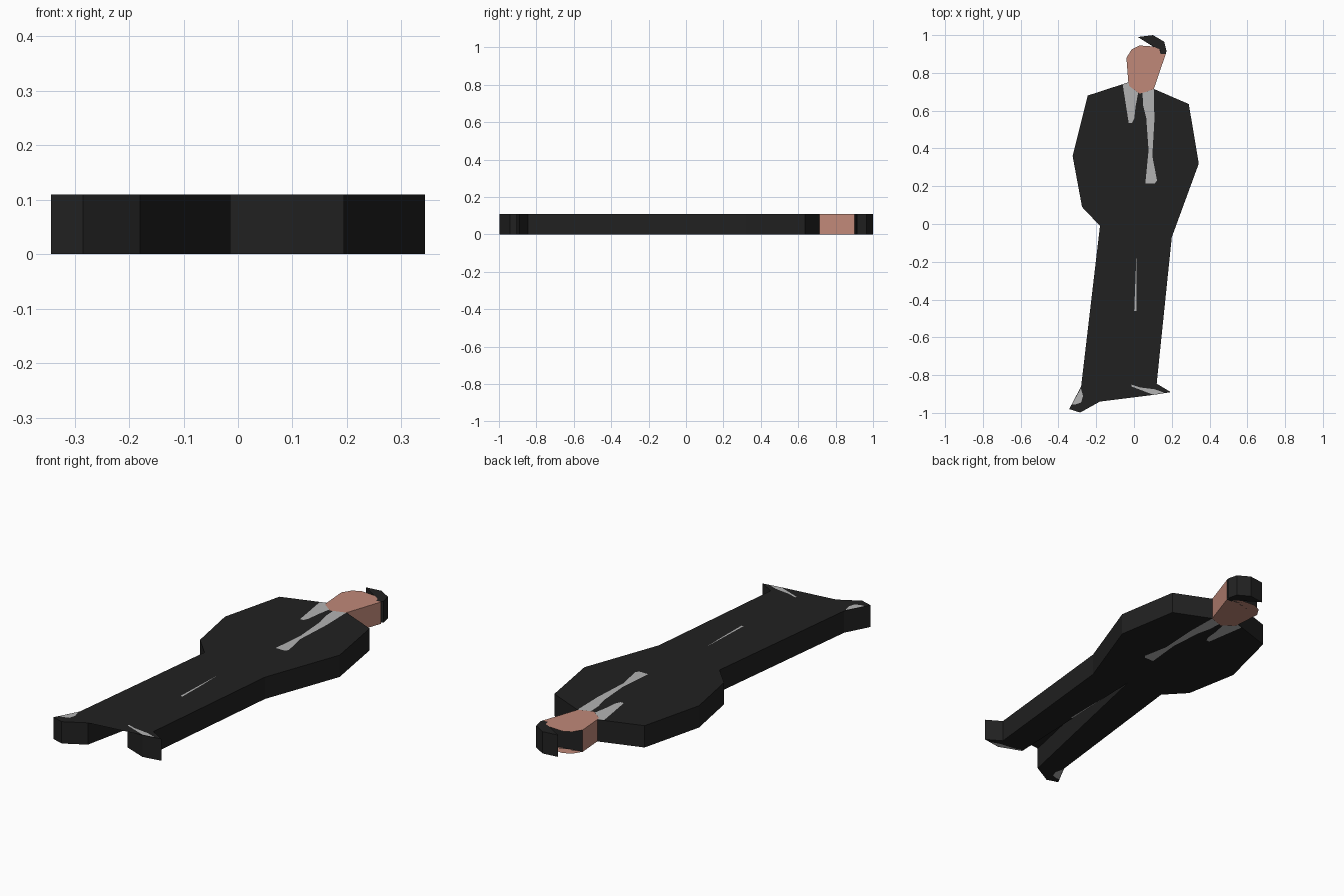
import bpy, bmesh

THICK = 0.11
EPS = 0.0006


def material(name, rgb):
    m = bpy.data.materials.new(name)
    m.diffuse_color = (*rgb, 1)
    return m


BLACK = material("black cloth", (0.0152, 0.0152, 0.0152))
SKIN = material("skin", (0.53, 0.25, 0.19))
GREY = material("light grey", (0.45, 0.45, 0.45))


def slab(name, pts, mat, z0=0.0, z1=THICK, walls=None):
    """Upright slab from an outline; walls = indices of edges that get a side face."""
    n = len(pts)
    bm = bmesh.new()
    lo = [bm.verts.new((x, y, z0)) for x, y in pts]
    hi = [bm.verts.new((x, y, z1)) for x, y in pts]
    caps = [bm.faces.new(hi), bm.faces.new(lo[::-1])]
    for i in (range(n) if walls is None else walls):
        j = (i + 1) % n
        bm.faces.new((lo[i], lo[j], hi[j], hi[i]))
    bmesh.ops.triangulate(bm, faces=caps)
    me = bpy.data.meshes.new(name)
    bm.to_mesh(me)
    bm.free()
    me.materials.append(mat)
    ob = bpy.data.objects.new(name, me)
    bpy.context.collection.objects.link(ob)
    return ob


def inlay(name, pts):
    """Painted patch showing on both the top and the underside."""
    return slab(name, pts, GREY, -EPS, THICK + EPS, walls=())


# Outlines shared between neighbouring parts (counter-clockwise seen from above)
chin = [(-0.03, 0.75), (-0.025, 0.73), (0.03, 0.69), (0.065, 0.70), (0.105, 0.715)]
hairline = [(0.168, 0.90), (0.14, 0.90), (0.135, 0.925), (0.10, 0.94),
            (0.03, 0.945), (-0.012, 0.925), (-0.04, 0.88)]

# Suit, trousers and shoes
suit = chin[::-1] + [
    (-0.245, 0.68), (-0.325, 0.36), (-0.275, 0.09), (-0.18, -0.01),
    (-0.28, -0.86), (-0.343, -0.98), (-0.285, -0.998), (-0.18, -0.94),
    (0.018, -0.02), (-0.015, -0.86), (0.10, -0.905), (0.195, -0.89),
    (0.12, -0.845), (0.20, -0.07), (0.343, 0.32), (0.29, 0.635)]
slab("suit", suit, BLACK, walls=range(4, len(suit)))

# Face: only the two cheek sides are exposed
face = chin + hairline
slab("face", face, SKIN, walls=(4, len(face) - 1))

# Hair
hair = hairline[::-1] + [(0.02, 0.99), (0.10, 1.0), (0.16, 0.965), (0.172, 0.915)]
slab("hair", hair, BLACK, walls=range(6, len(hair)))

# Shirt on both sides of the tie
inlay("shirt_left", [(-0.06, 0.739), (-0.03, 0.748), (-0.025, 0.73), (0.022, 0.695),
                     (0.008, 0.62), (0.002, 0.56), (-0.01, 0.535), (-0.028, 0.535)])
inlay("shirt_right", [(0.045, 0.695), (0.065, 0.70), (0.105, 0.714), (0.108, 0.55),
                      (0.097, 0.36), (0.122, 0.23), (0.11, 0.215), (0.06, 0.215),
                      (0.077, 0.39), (0.065, 0.56), (0.048, 0.63)])

# Shoe highlights and the gap sliver on the inner leg
inlay("left_shoe_shine", [(-0.281, -0.87), (-0.328, -0.955), (-0.31, -0.955),
                          (-0.28, -0.945), (-0.27, -0.91)])
inlay("right_shoe_shine", [(-0.014, -0.85), (-0.014, -0.86), (0.10, -0.903), (0.16, -0.893),
                           (0.11, -0.875), (0.03, -0.865)])
inlay("inner_leg_sliver", [(0.012, -0.18), (0.001, -0.46), (0.012, -0.46), (0.014, -0.3)])
